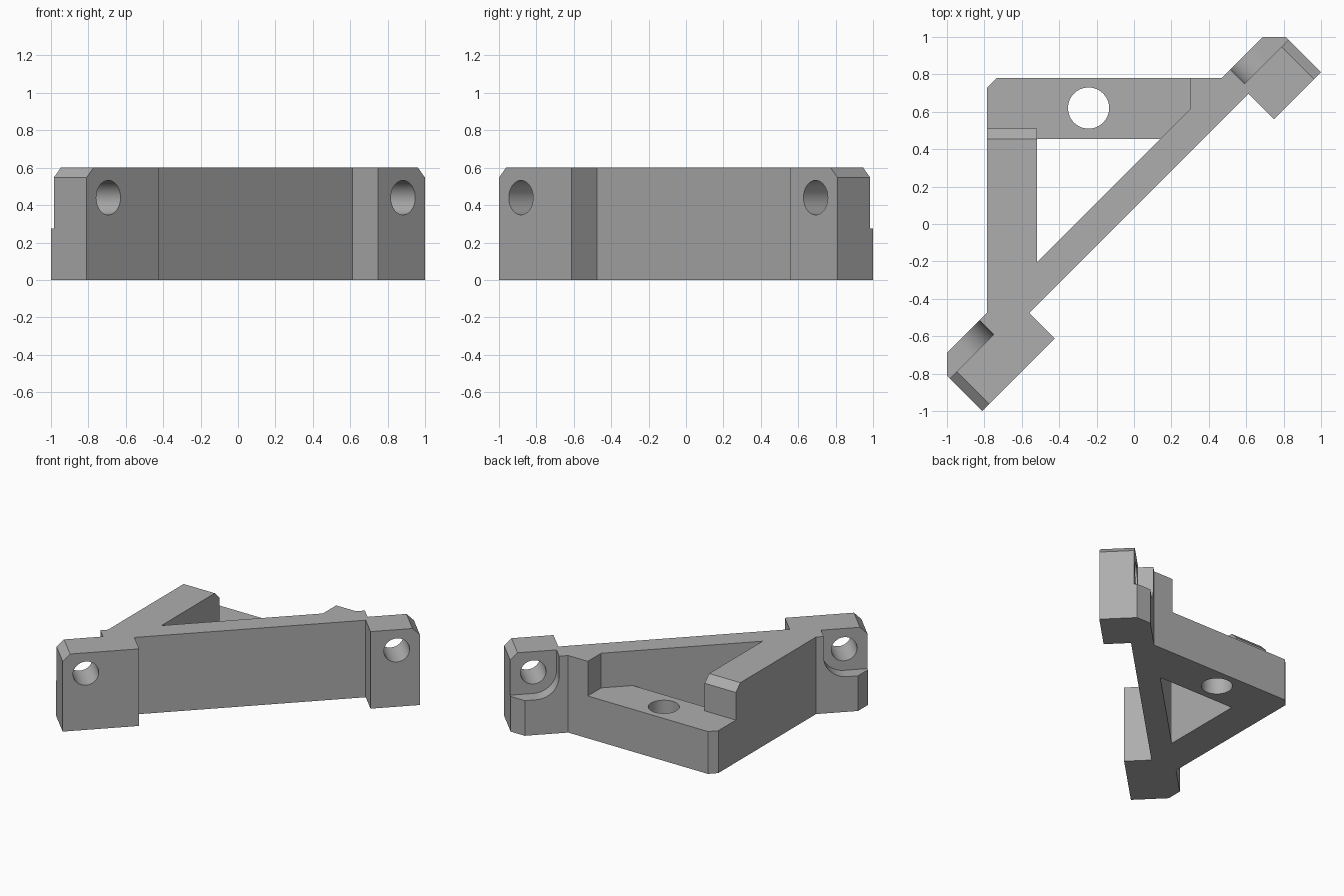
import bpy
import math
from mathutils import Matrix, Vector

cube = bpy.data.objects.get("Cube")
if cube:
    bpy.data.objects.remove(cube)

HEIGHT, FLOOR, BEVEL = 0.6, 0.33, 0.053
HOLE_U, HOLE_Z, HOLE_R, RECESS_R = 1.114, 0.44, 0.092, 0.166
END, FRONT, BACK = 1.28, 0.134, -0.22

grey = bpy.data.materials.new("plain grey")
grey.use_nodes = True
grey.diffuse_color = (0.42, 0.42, 0.42, 1)
grey.node_tree.nodes["Principled BSDF"].inputs["Base Color"].default_value = grey.diffuse_color

# Local frame of the diagonal: u along it, n towards the front, z up
S = math.sqrt(0.5)
DIAGONAL = Matrix(((S, S, 0), (S, -S, 0), (0, 0, 1)))


def diag(u, n):
    return ((u + n) * S, (u - n) * S)


def prism(name, profile, low, high, place):
    """Extrude a profile; place(a, b, t) gives the 3D point."""
    count = len(profile)
    verts = [place(a, b, t) for t in (low, high) for a, b in profile]
    faces = [list(range(count)), list(range(count, 2 * count))]
    faces += [(i, (i + 1) % count, count + (i + 1) % count, count + i) for i in range(count)]
    mesh = bpy.data.meshes.new(name)
    mesh.from_pydata(verts, [], faces)
    obj = bpy.data.objects.new(name, mesh)
    bpy.context.collection.objects.link(obj)
    bpy.context.view_layer.objects.active = obj
    bpy.ops.object.mode_set(mode='EDIT')
    bpy.ops.mesh.select_all(action='SELECT')
    bpy.ops.mesh.normals_make_consistent(inside=False)
    bpy.ops.object.mode_set(mode='OBJECT')
    return obj


def upright(x, y, t):
    return Vector((x, y, t))


def along_x(y, z, t):
    return Vector((t, y, z))


def across_diagonal(u, z, t):
    return DIAGONAL @ Vector((u, t, z))


def arc(cx, cy, r, start, end, steps):
    angles = [start + (end - start) * i / steps for i in range(steps + 1)]
    return [(cx + r * math.cos(a), cy + r * math.sin(a)) for a in angles]


def circle(cx, cy, r):
    return arc(cx, cy, r, 0, math.tau, 64)[:-1]


# Bracket body: triangular frame with a lug at each end of the diagonal
outline = [(-0.787, 0.727), (-0.735, 0.78), (0.469, 0.78),
           diag(1.194, BACK), diag(END, -FRONT), diag(END, FRONT),
           diag(0.926, FRONT), diag(0.926, -0.06), diag(-0.732, -0.06),
           diag(-0.732, FRONT), diag(-END, FRONT), diag(-END, -FRONT),
           diag(-1.194, BACK), (-0.787, -0.476)]
body = prism("bracket", outline, 0, HEIGHT, upright)
cutters = []

# Triangular opening
cutters.append(prism("opening", [(-0.518, -0.203), (-0.518, 0.455), (0.14, 0.455)],
                     -0.2, 1, upright))

# Lowered back arm and the bevel on the end of the side arm
cutters.append(prism("arm_step", [(-0.9, 0.51), (-0.518, 0.51), (-0.518, 0.4), (0.085, 0.4),
                                  (0.3, 0.615), (0.3, 0.9), (-0.9, 0.9)], FLOOR, 1, upright))
cutters.append(prism("arm_bevel", [(0.435, 0.62), (0.53, 0.525), (0.53, 0.62)],
                     -0.9, -0.4, along_x))

# Vertical hole in the back arm
cutters.append(prism("arm_hole", circle(-0.243, 0.62, 0.11), -0.2, 1, upright))

# Each lug: end bevel, cross hole and rounded recess at the back
for side in (1, -1):
    bevel = [(END + 0.02, HEIGHT - BEVEL - 0.02), (END + 0.02, 0.7), (END - BEVEL - 0.1, 0.7)]
    recess = [(1.5, 0.9), (HOLE_U - RECESS_R, 0.9)]
    recess += arc(HOLE_U, HOLE_Z, RECESS_R, math.pi, 1.5 * math.pi, 16)
    recess += [(1.5, HOLE_Z - RECESS_R)]
    for name, profile, low, high in (("lug_bevel", bevel, -0.4, 0.4),
                                     ("lug_hole", circle(HOLE_U, HOLE_Z, HOLE_R), -0.4, 0.4),
                                     ("lug_recess", recess, -0.4, -0.113)):
        mirrored = [(side * u, z) for u, z in profile]
        cutters.append(prism(name, mirrored, low, high, across_diagonal))

# Cut everything, then bake the result and drop the cutters
for cutter in cutters:
    cut = body.modifiers.new(cutter.name, 'BOOLEAN')
    cut.operation = 'DIFFERENCE'
    cut.solver = 'EXACT'
    cut.object = cutter
graph = bpy.context.evaluated_depsgraph_get()
graph.update()
result = bpy.data.meshes.new_from_object(body.evaluated_get(graph))
body.modifiers.clear()
body.data = result
for cutter in cutters:
    bpy.data.objects.remove(cutter)

result.materials.clear()
result.materials.append(grey)
bpy.ops.object.select_all(action='DESELECT')
body.select_set(True)
bpy.context.view_layer.objects.active = body
bpy.ops.object.shade_smooth_by_angle(angle=math.radians(30))
